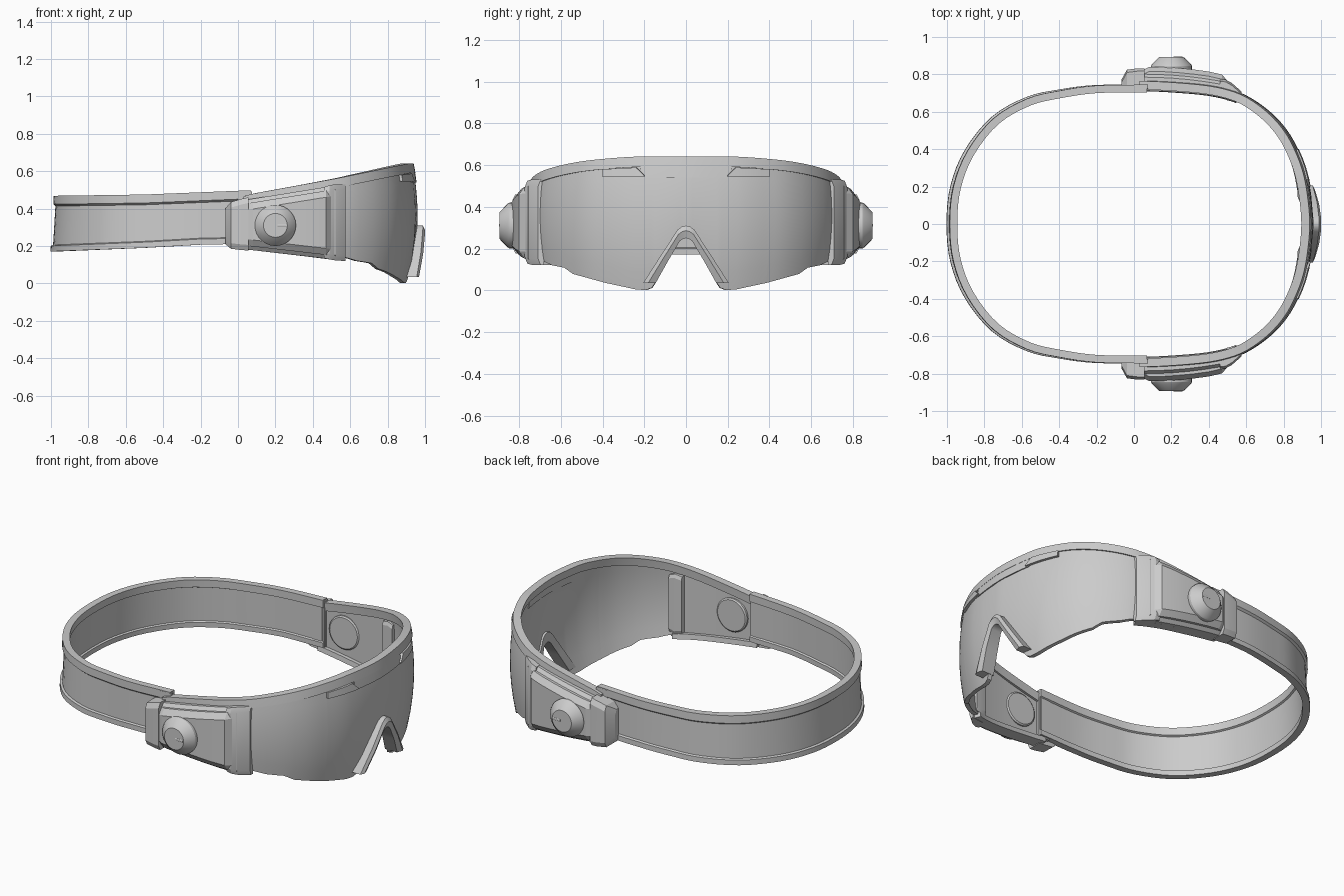
import bpy, bmesh, math
from mathutils import Vector, Matrix

if "Cube" in bpy.data.objects:
    bpy.data.objects.remove(bpy.data.objects["Cube"])


def loft(name, rings, angle=30):
    """Skin a list of equal-length closed sections and cap both ends."""
    bm = bmesh.new()
    vs = [[bm.verts.new(p) for p in r] for r in rings]
    n = len(rings[0])
    for a, b in zip(vs, vs[1:]):
        for i in range(n):
            j = (i + 1) % n
            bm.faces.new((a[i], a[j], b[j], b[i]))
    bm.faces.new(vs[0])
    bm.faces.new(vs[-1])
    bmesh.ops.recalc_face_normals(bm, faces=bm.faces)
    me = bpy.data.meshes.new(name)
    bm.to_mesh(me)
    bm.free()
    ob = bpy.data.objects.new(name, me)
    bpy.context.collection.objects.link(ob)
    bpy.ops.object.select_all(action='DESELECT')
    ob.select_set(True)
    bpy.context.view_layer.objects.active = ob
    bpy.ops.object.shade_smooth_by_angle(angle=math.radians(angle))
    return ob


def lerp(tab, v):
    if v <= tab[0][0]:
        return tab[0][1]
    for (a, p), (b, q) in zip(tab, tab[1:]):
        if v <= b:
            return p + (q - p) * (v - a) / (b - a)
    return tab[-1][1]


def spline(half, n=4):
    """Smooth half outline starting on the x axis -> [(point, outward normal)]."""
    p = [Vector(q) for q in half]
    p = [Vector((p[1].x, -p[1].y))] + p + [2 * p[-1] - p[-2]]
    out = []
    for i in range(1, len(p) - 2):
        a, b, c, d = p[i - 1:i + 3]
        for k in range(n + (i == len(p) - 3)):
            t = k / n
            pos = 0.5 * (2 * b + (c - a) * t + (2 * a - 5 * b + 4 * c - d) * t**2
                         + (3 * b - a - 3 * c + d) * t**3)
            tan = (c - a) + 2 * (2 * a - 5 * b + 4 * c - d) * t + 3 * (3 * b - a - 3 * c + d) * t * t
            nor = Vector((tan.y, -tan.x)).normalized()
            out.append((pos, nor if nor.dot(pos) > 0 else -nor))
    return out


def both(ys):
    return [-y for y in reversed(ys) if y > 0] + list(ys)


# ---- rear strap: lipped band ----
strap = spline([(-.985, 0), (-.965, .2), (-.89, .39), (-.75, .565), (-.57, .67),
                (-.4, .712), (-.2, .74), (.07, .744)])
flip = Vector((1, -1))
strap = [(p * flip, n * flip) for p, n in reversed(strap[1:])] + strap
rings = []
for p, n in strap:
    zb = lerp([(-1, .17), (-.5, .19), (-.2, .207), (.07, .212)], p.x)
    zt = lerp([(-1, .468), (-.5, .475), (.07, .498)], p.x)
    sec = [(-.04, zb), (0, zb), (0, zb + .03), (-.012, zb + .035), (-.012, zt - .055),
           (0, zt - .045), (0, zt), (-.04, zt), (-.04, zt - .045), (-.03, zt - .05),
           (-.03, zb + .035), (-.04, zb + .03)]
    ring = []
    for o, z in sec:
        q = p + n * (o + .018 * max(0, -p.x) * (1 - (z - zb) / (zt - zb)))
        ring.append((q.x, q.y, z))
    rings.append(ring)
loft("rear_strap", rings)

# ---- visor outline, addressed by y ----
visor = spline([(.96, 0), (.948, .15), (.923, .28), (.877, .4), (.82, .5), (.74, .59),
                (.64, .665), (.54, .712), (.4, .742), (.2, .757), (.03, .762)])
all_ys = [p.y for p, n in visor]


def at(y):
    s, a = (-1 if y < 0 else 1), abs(y)
    f = lambda g: lerp([(p.y, g(p, n)) for p, n in visor], a)
    return (Vector((f(lambda p, n: p.x), s * a)),
            Vector((f(lambda p, n: n.x), s * f(lambda p, n: n.y))).normalized())


def top(x):
    return lerp([(.03, .465), (.08, .48), (.55, .565), (.8, .615), (.93, .64)], x)


def wall(name, ys, zb, zt, o0, o1, rows=2):
    """Curved sheet following the visor outline, bulging with height."""
    rings = []
    for y in ys:
        p, n = at(y)
        b, t = zb(abs(y), p.x), zt(abs(y), p.x)
        zs = [b + (t - b) * k / (rows - 1) for k in range(rows)]
        ring = []
        for z, o in [(z, o1) for z in zs] + [(z, o0) for z in reversed(zs)]:
            q = p + n * (o - .35 * (z - .36)**2)
            ring.append((q.x, q.y, z))
        rings.append(ring)
    return loft(name, rings)


# lens with nose notch cut into its lower edge
low = [(0, .27), (.03, .255), (.15, .04), (.17, .012), (.2, .001), (.25, .004), (.4, .035),
       (.56, .078), (.6, .108), (.66, .12), (.72, .15)]
lens_ys = sorted({y for y, z in low} | {y for y in all_ys if .25 < y < .72})
wall("lens", both(lens_ys), lambda y, x: lerp(low, y), lambda y, x: top(x) - .02, -.025, 0, 8)

# brow rim running over the lens and both temples
wall("brow_rim", both(all_ys), lambda y, x: top(x) - .05, lambda y, x: top(x), -.038, .007, 3)
wall("brow_center", both([0, .06, .12, .18, .22]), lambda y, x: .54, lambda y, x: .625, -.03, .006, 3)
for s in (1, -1):
    wall("brow_bracket", [s * y for y in (.2, .24, .3, .35, .4)],
         lambda y, x: .545, lambda y, x: lerp([(.2, .55), (.24, .588), (.4, .58)], y), -.02, .016)

# ---- nose piece: inverted V (outer y, z, inner y, z, back x, front x) ----
nose = [(.205, .035, .145, .035, .875, .968), (.12, .168, .085, .142, .90, .99),
        (.04, .29, .03, .235, .92, 1.0), (.02, .305, .015, .246, .92, 1.0), (0, .31, 0, .25, .92, 1.0)]
nose = [(-a, b, -c, d, e, f) for a, b, c, d, e, f in nose] + nose[-2::-1]
loft("nose_piece", [[(e, a, b), (f - .012, a, b), (f, .6 * a + .4 * c, .6 * b + .4 * d),
                     (f - .012, c, d), (e, c, d)] for a, b, c, d, e, f in nose])


# ---- temple modules ----
def zlo(x): return lerp([(-.03, .19), (.56, .122)], x)
def zhi(x): return lerp([(-.03, .435), (.56, .53)], x)
def bend(x): return -.22 * max(0, x - .05)**2


def block(name, s, stations, c, ch):
    """Chamfered section lofted along x; station = x, z low, z high, y in, y out."""
    loft(name, [[(x, s * y, z) for y, z in
                 ((yi, a), (yo - c, a), (yo, a + ch), (yo, b - ch), (yo - c, b), (yi, b))]
                for x, a, b, yi, yo in stations], 20)


def disc(name, s, x, z, prof, n=28):
    loft(name, [[(x + r * math.cos(2 * math.pi * k / n), s * y, z + r * math.sin(2 * math.pi * k / n))
                 for k in range(n)] for y, r in prof])


for s in (1, -1):
    xs = [-.03, .05, .13, .21, .29, .37, .45, .52]
    block("temple_base", s, [(x, zlo(x), zhi(x), .735 + bend(x), .805 + bend(x)) for x in xs], .02, .025)
    block("temple_rear_bezel", s, [(-.068, .21, .40, .738, .77), (-.038, .185, .435, .735, .825),
                                   (.02, .178, .452, .735, .832), (.055, .176, .46, .735, .832)], .015, .03)
    block("temple_panel", s,
          [(x, zlo(x) + .02, zhi(x) - .02, .76 + bend(x), h + bend(x)) for x, h in
           ((.05, .825), (.08, .84), (.16, .842), (.24, .842), (.32, .842), (.4, .842), (.47, .838), (.51, .80))],
          .025, .035)
    block("temple_front_clip", s, [(.46, .135, .515, .71, .775), (.49, .128, .525, .70, .772),
                                   (.525, .122, .53, .69, .752), (.575, .12, .53, .68, .708)], .012, .03)
    block("inner_clasp", s, [(.495, .16, .50, .70, .662), (.535, .15, .51, .70, .652),
                             (.57, .16, .50, .68, .648)], -.008, .02)
    # lower ledge inside the temple
    wall("temple_ledge", [s * y for y in all_ys if y > .70],
         lambda y, x: zlo(x), lambda y, x: zlo(x) + .03, -.04, .01)
    # adjustment knob with slot, and its backing disc inside
    disc("knob", s, .2, .31, [(.79, .11), (.845, .11), (.855, .104), (.886, .072), (.893, .064)])
    block("knob_slot", s, [(.21, .304, .318, .88, .896), (.26, .304, .318, .88, .896)], .002, .003)
    disc("knob_backing", s, .2, .33, [(.74, .1), (.722, .1), (.716, .092)])
    # strap anchor inside the temple
    block("strap_anchor", s, [(.0, .205, .49, .745, .712), (.06, .205, .495, .745, .712),
                              (.075, .21, .49, .745, .722)], -.004, .01)
